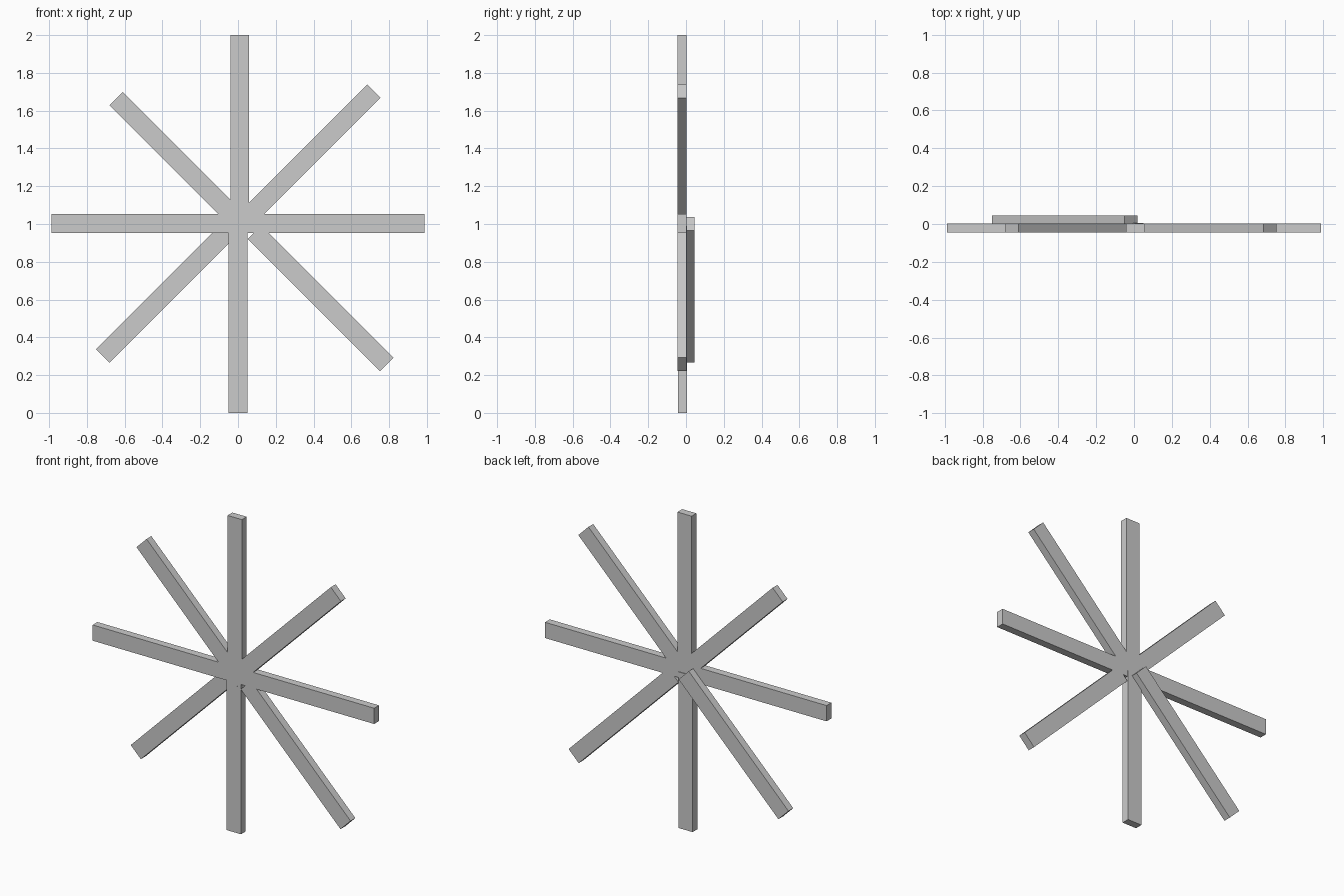
import bpy
import math
from mathutils import Matrix, Vector

if "Cube" in bpy.data.objects:
    bpy.data.objects.remove(bpy.data.objects["Cube"])

LENGTH, WIDTH, DEPTH = 0.99, 0.10, 0.048


def spoke(name, tip_x, tip_z, angle, y=-0.022):
    """Flat bar running inward from its tip; angle is its outward direction."""
    a = math.radians(angle)
    out = Vector((math.cos(a), 0, math.sin(a)))
    bpy.ops.mesh.primitive_cube_add(size=1)
    ob = bpy.context.object
    ob.name = name
    ob.data.transform(Matrix.Diagonal((LENGTH, DEPTH, WIDTH, 1)))
    ob.rotation_euler = (0, -a, 0)
    ob.location = Vector((tip_x, y, tip_z)) - out * LENGTH / 2
    return ob


# Horizontal and vertical spokes
spoke("right_spoke", 0.988, 1.002, 0)
spoke("left_spoke", -0.988, 1.002, 180)
spoke("top_spoke", 0.009, 2.0, 90)
spoke("bottom_spoke", 0.0, 0.0, 270, y=-0.018)

# Diagonal spokes, the lower left one sits behind the others
spoke("upper_right_spoke", 0.719, 1.703, 45)
spoke("upper_left_spoke", -0.645, 1.663, 135)
spoke("lower_left_spoke", -0.716, 0.301, 225, y=0.022)
spoke("lower_right_spoke", 0.787, 0.257, 315)
